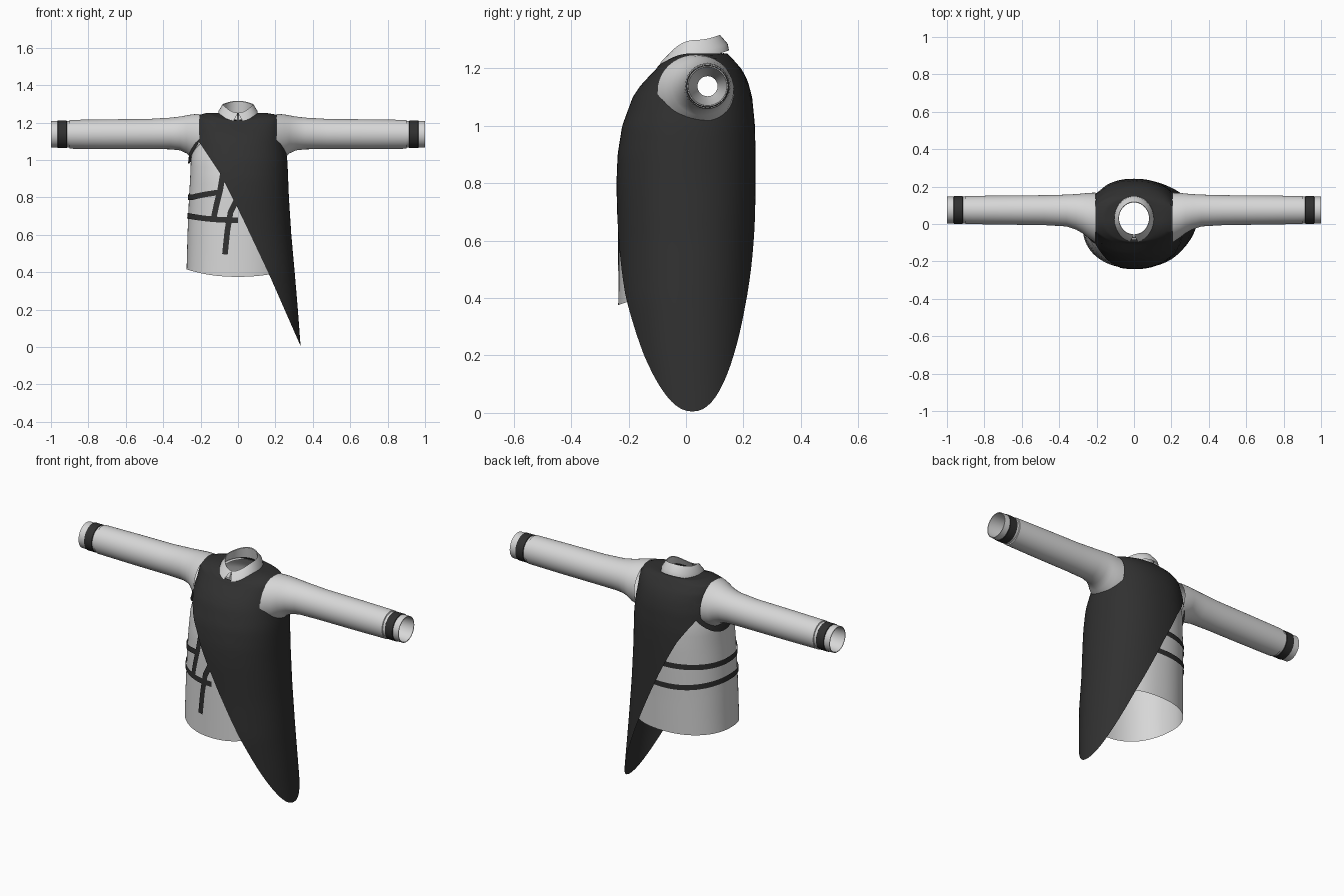
import bpy, math

if "Cube" in bpy.data.objects:
    bpy.data.objects.remove(bpy.data.objects["Cube"])

N = 2.2  # roundness of the body cross-section


def material(name, v):
    m = bpy.data.materials.new(name)
    m.diffuse_color = (v, v, v, 1)
    m.use_nodes = True
    m.node_tree.nodes["Principled BSDF"].inputs["Base Color"].default_value = m.diffuse_color
    return m


LIGHT = material("light_grey_cloth", 0.68)
DARK = material("charcoal_cloth", 0.03)


def grid(name, rows, mat, closed=False, skip=None, face_out=False):
    """Skin a list of equal-length point rows with quads."""
    w = len(rows[0])
    pts = [p for r in rows for p in r]
    faces = []
    for i in range(len(rows) - 1):
        for j in range(w if closed else w - 1):
            k = (j + 1) % w
            f = (i * w + j, i * w + k, (i + 1) * w + k, (i + 1) * w + j)
            mid = [sum(pts[v][a] for v in f) / 4 for a in range(3)]
            if not (skip and skip(*mid)):
                faces.append(f)
    me = bpy.data.meshes.new(name)
    me.from_pydata(pts, [], faces)
    me.update()
    if face_out:  # turn surface plates away from the body axis
        if sum(p.normal.x * p.center.x + p.normal.y * p.center.y for p in me.polygons) < 0:
            me.flip_normals()
    me.materials.append(mat)
    ob = bpy.data.objects.new(name, me)
    bpy.context.collection.objects.link(ob)
    bpy.context.view_layer.objects.active = ob
    ob.select_set(True)
    bpy.ops.object.shade_smooth_by_angle(angle=math.radians(40))
    ob.select_set(False)
    return ob


def lerp_table(table, s):
    if s <= table[0][0]:
        return table[0][1:]
    for a, b in zip(table, table[1:]):
        if s <= b[0]:
            t = (s - a[0]) / (b[0] - a[0])
            return [u + (v - u) * t for u, v in zip(a[1:], b[1:])]
    return table[-1][1:]


# Body rings: level, z side, z front, z back, half width, y front, y back
UPPER = [(0.9, 0.9, 0.9, 0.9, .268, -.238, .242),
         (1.0, 1.0, 1.0, 1.0, .264, -.222, .240),
         (1.1, 1.1, 1.1, 1.1, .248, -.185, .230),
         (1.15, 1.15, 1.14, 1.155, .240, -.158, .215),
         (1.19, 1.195, 1.17, 1.195, .236, -.130, .195),
         (1.25, 1.235, 1.197, 1.235, .228, -.104, .160),
         (1.30, 1.252, 1.21, 1.25, .165, -.095, .145),
         (1.35, 1.25, 1.212, 1.252, .098, -.082, .132)]
CAPE = [(0.0, 0, 0, 0, .335, -.195, .240),
        (0.2, .2, .2, .2, .320, -.220, .240),
        (0.4, .4, .4, .4, .303, -.238, .240),
        (0.6, .6, .6, .6, .285, -.238, .240),
        (0.8, .8, .8, .8, .272, -.242, .242)] + UPPER
SHIRT = [(0.37, .37, .37, .37, .288, -.248, .225),
         (0.6, .6, .6, .6, .282, -.245, .232),
         (0.8, .8, .8, .8, .274, -.242, .240)] + UPPER


def surf(table, th, s, off=0.0):
    zs, zf, zb, rx, yf, yb = lerp_table(table, s)
    c, n = math.cos(th), math.sin(th)
    x = (rx + off) * math.copysign(abs(c) ** (2 / N), c)
    y = (yf + yb) / 2 + ((yb - yf) / 2 + off) * math.copysign(abs(n) ** (2 / N), n)
    z = zs + ((zb if n > 0 else zf) - zs) * n * n
    return (x, y, z + (off if s > 1.19 else 0))


def armhole(x, y, z):
    return abs(x) > .15 and math.hypot(y - .05, z - 1.13) < .09


def body(name, table, low, off, mat, rows=32, cols=88):
    ths = [2 * math.pi * j / cols for j in range(cols)]
    lows = [low(t) for t in ths]
    return grid(name, [[surf(table, t, lo + (1.35 - lo) * i / rows, off)
                        for t, lo in zip(ths, lows)] for i in range(rows + 1)],
                mat, True, armhole)


# Shirt body with a hem that dips at the front
def hem(t):
    return .415 - (.04 if math.sin(t) < 0 else .005) * math.sin(t) ** 2


body("shirt_body", SHIRT, hem, -.012, LIGHT)

# Asymmetric cape: diagonal hem running down to a point on one side
EDGE = [(-.26, 1.15), (-.2, 1.085), (-.1, .935), (0, .74), (.17, .38), (.335, 0.004)]


def cape_edge(t):
    s = .6
    for _ in range(30):
        s = .5 * s + .5 * lerp_table(EDGE, surf(CAPE, t, s)[0])[0]
    return max(s, 0)


body("cape", CAPE, cape_edge, 0, DARK, 36)


# Sleeves with cuffs and tapering lining: x, y low, y high, z low, z high
SLEEVE = [(.205, -.10, .168, .995, 1.247), (.25, -.07, .166, 1.012, 1.243),
          (.275, -.05, .163, 1.035, 1.238), (.31, -.03, .160, 1.051, 1.232),
          (.36, -.013, .157, 1.057, 1.226), (.48, -.006, .154, 1.058, 1.219),
          (.7, -.003, .152, 1.058, 1.217), (.9, 0, .150, 1.060, 1.214),
          (.902, .004, .146, 1.066, 1.208), (1.0, .004, .146, 1.066, 1.208),
          (1.0, .008, .142, 1.070, 1.204), (.93, .012, .138, 1.074, 1.200),
          (.8, .040, .110, 1.102, 1.172)]
BAND = [(.915, .004, .146, 1.066, 1.208), (.917, .001, .149, 1.063, 1.211),
        (.963, .001, .149, 1.063, 1.211), (.965, .004, .146, 1.066, 1.208)]


def tube(name, rings, side, mat, seg=40):
    rows = []
    for x, y0, y1, z0, z1 in rings:
        rows.append([(side * x,
                      (y0 + y1) / 2 + (y1 - y0) / 2 * math.cos(side * j * math.tau / seg),
                      (z0 + z1) / 2 + (z1 - z0) / 2 * math.sin(side * j * math.tau / seg))
                     for j in range(seg)])
    grid(name, rows, mat, True)


for side, label in ((1, "left"), (-1, "right")):
    tube(label + "_sleeve", SLEEVE, side, LIGHT)
    tube(label + "_cuff_band", BAND, side, DARK)


# Folded collar, open in a notch at the front: half width, y front, y back, z front, z side, z back, gap
COLLAR = [(.108, -.100, .150, 1.203, 1.238, 1.262, 14), (.104, -.085, .145, 1.225, 1.262, 1.285, 8),
          (.082, -.058, .118, 1.252, 1.298, 1.316, 1), (.080, -.055, .115, 1.250, 1.295, 1.313, 1),
          (.092, -.075, .125, 1.214, 1.248, 1.25, 1)]
rows = []
for rx, yf, yb, zf, zs, zb, gap in COLLAR:
    row = []
    for j in range(41):
        t = math.radians(-90 + gap + (360 - 2 * gap) * j / 40)
        n = math.sin(t)
        row.append((rx * math.cos(t), (yf + yb) / 2 + (yb - yf) / 2 * n,
                    zs + ((zb if n > 0 else zf) - zs) * n * n))
    rows.append(row)
grid("collar", rows, LIGHT)


# Straps lying on the shirt
def wrap_band(name, a, b, level, width=.03, n=48):
    ths = [math.radians(a + (b - a) * i / n) for i in range(n + 1)]
    grid(name, [[surf(SHIRT, t, level(math.degrees(t)) + d, -.007) for t in ths]
                for d in (-width / 2, width / 2)], DARK, face_out=True)


wrap_band("lower_strap", 75, 270, lambda d: .69 + .012 * math.cos(math.radians(2 * d)))
wrap_band("upper_strap", 80, 252, lambda d: .80 + max(0, d - 205) * .0006)


def front_strap(name, path, width=.03):
    rows = []
    for i in range(len(path) - 1):
        (x0, z0), (x1, z1) = path[i], path[i + 1]
        for k in range(5 if i == len(path) - 2 else 4):
            a, b = path[max(i - 1, 0)] if k == 0 else path[i], path[i + 1]
            dx, dz = b[0] - a[0], b[1] - a[1]
            ln = math.hypot(dx, dz)
            row = []
            for w in (-width / 2, 0, width / 2):
                x = x0 + (x1 - x0) * k / 4 - dz / ln * w
                z = z0 + (z1 - z0) * k / 4 + dx / ln * w
                _, _, _, rx, yf, yb = lerp_table(SHIRT, z)
                r = (1 - abs(x / (rx - .007)) ** N) ** (1 / N)
                row.append((x, (yf + yb) / 2 - ((yb - yf) / 2 - .006) * r, z))
            rows.append(row)
    grid(name, rows, DARK, face_out=True)


front_strap("chest_strap", [(-.08, .93), (-.095, .84), (-.115, .76), (-.13, .69)])
front_strap("hanging_strap", [(-.005, .79), (-.04, .72), (-.057, .62), (-.07, .495)])

# Strap passing under the uncovered arm
rows = []
for i in range(41):
    t = math.radians(165 + 210 * i / 40)
    row = []
    for r in (.105, .128, .15):
        y, z = .042 + r * math.cos(t), 1.13 + r * math.sin(t)
        _, _, _, rx, yf, yb = lerp_table(SHIRT, z)
        q = min(1, abs((y - (yf + yb) / 2) / ((yb - yf) / 2)))
        row.append((-(rx * (1 - q ** N) ** (1 / N) + .002), y, z))
    rows.append(row)
grid("underarm_strap", rows, DARK, face_out=True)
